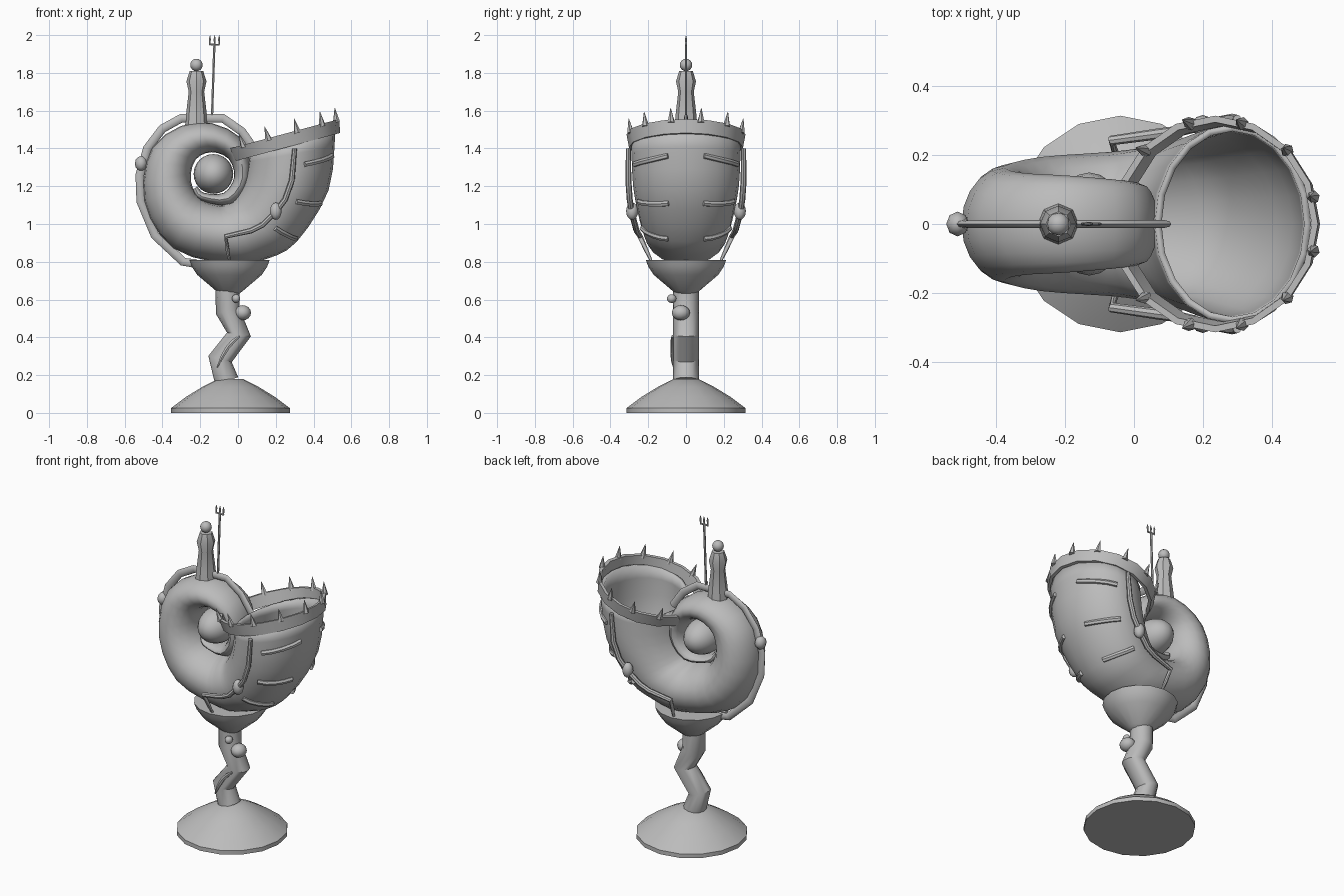
import bpy, bmesh, math
from mathutils import Vector, Matrix
from mathutils.bvhtree import BVHTree

if "Cube" in bpy.data.objects:
    bpy.data.objects.remove(bpy.data.objects["Cube"])

mat = bpy.data.materials.new("plain_grey")
mat.diffuse_color = (0.5, 0.5, 0.5, 1)
mat.use_nodes = True
mat.node_tree.nodes["Principled BSDF"].inputs["Base Color"].default_value = mat.diffuse_color
Y = Vector((0, 1, 0))


def finish(name, bm, angle=40):
    bmesh.ops.recalc_face_normals(bm, faces=bm.faces)
    me = bpy.data.meshes.new(name)
    bm.to_mesh(me)
    bm.free()
    ob = bpy.data.objects.new(name, me)
    bpy.context.collection.objects.link(ob)
    me.materials.append(mat)
    bpy.ops.object.select_all(action='DESELECT')
    bpy.context.view_layer.objects.active = ob
    ob.select_set(True)
    bpy.ops.object.shade_smooth_by_angle(angle=math.radians(angle))
    return ob


def loft(name, rings, cap_start=True, cap_end=True, closed=False, angle=40):
    """Skin a list of point rings."""
    bm = bmesh.new()
    rows = [[bm.verts.new(p) for p in r] for r in rings]
    n = len(rows[0])
    pairs = list(zip(rows, rows[1:])) + ([(rows[-1], rows[0])] if closed else [])
    for a, b in pairs:
        for i in range(n):
            j = (i + 1) % n
            bm.faces.new((a[i], a[j], b[j], b[i]))
    if not closed:
        if cap_start:
            bm.faces.new(rows[0])
        if cap_end:
            bm.faces.new(rows[-1])
    return finish(name, bm, angle)


def ellipse(c, u, v, n):
    return [c + u * math.cos(2 * math.pi * i / n) + v * math.sin(2 * math.pi * i / n)
            for i in range(n)]


def tube(name, pts, ry, rn, n=8, taper=None):
    """Sweep an ellipse along a path: ry sideways, rn away from the path."""
    pts = [Vector(p) for p in pts]
    rings = []
    for i, p in enumerate(pts):
        t = (pts[min(i + 1, len(pts) - 1)] - pts[max(i - 1, 0)]).normalized()
        side = (Y - t * t.dot(Y)).normalized()
        k = taper[i] if taper else 1
        rings.append(ellipse(p, side * ry * k, t.cross(side) * rn * k, n))
    return loft(name, rings)


def lathe(name, profile, x, n):
    return loft(name, [ellipse(Vector((x, 0, z)), Vector((r, 0, 0)), Y * r, n)
                       for r, z in profile])


def ball(name, loc, r, seg=12, rings=8):
    bm = bmesh.new()
    bmesh.ops.create_uvsphere(bm, u_segments=seg, v_segments=rings, radius=1)
    bmesh.ops.transform(bm, matrix=Matrix.Translation(loc) @ Matrix.Diagonal((*r, 1)), verts=bm.verts)
    return finish(name, bm, 60)


def spline(rows, steps):
    """Catmull-Rom through rows of numbers."""
    out = []
    for i in range(len(rows) - 1):
        a, b, c, d = (rows[min(max(i + k, 0), len(rows) - 1)] for k in (-1, 0, 1, 2))
        for s in range(steps):
            t = s / steps
            out.append([0.5 * (2 * q + (r - p) * t + (2 * p - 5 * q + 4 * r - w) * t * t
                               + (3 * q - p - 3 * r + w) * t ** 3) for p, q, r, w in zip(a, b, c, d)])
    return out + [list(rows[-1])]


# foot, stem and socket
lathe("foot", [(0.315, 0), (0.315, 0.025), (0.235, 0.085), (0.15, 0.137), (0.065, 0.18)], -0.04, 16)
stem = tube("stem", [(-0.06, 0, 0.17), (-0.095, 0, 0.285), (0.005, 0, 0.415), (-0.055, 0, 0.54),
                     (-0.055, 0, 0.66)], 0.068, 0.064, 12)
lathe("shell_socket", [(0.03, 0.615), (0.07, 0.645), (0.17, 0.73), (0.2, 0.775), (0.213, 0.81)], -0.045, 16)

# coiled shell: outer x,z, inner x,z, half width
coil = [(.515, 1.49, .06, 1.37, .29), (.48, 1.18, .03, 1.22, .28), (.31, .905, -.02, 1.13, .245),
        (.15, .815, -.06, 1.11, .225), (-.03, .785, -.10, 1.10, .21), (-.34, .87, -.2, 1.135, .195),
        (-.495, 1.12, -.25, 1.23, .17), (-.45, 1.41, -.225, 1.34, .15), (-.22, 1.54, -.14, 1.38, .14),
        (.01, 1.46, -.05, 1.345, .125), (.07, 1.25, -.02, 1.25, .11), (-.03, 1.105, -.075, 1.165, .095),
        (-.2, 1.125, -.18, 1.165, .07), (-.24, 1.18, -.215, 1.2, .04)]
rings = []
for ox, oz, ix, iz, ry in spline(coil, 3):
    o, i = Vector((ox, 0, oz)), Vector((ix, 0, iz))
    rings.append(ellipse((o + i) / 2, (o - i) / 2, Y * ry, 20))
shell = loft("coiled_shell", rings, cap_start=False)


def surface(ob):
    me = ob.data
    return BVHTree.FromPolygons([v.co for v in me.vertices], [p.vertices[:] for p in me.polygons])


def snap(tree, pts, lift, parts=4):
    """Lay a polyline onto a surface."""
    out = []
    for a, b in zip(pts, pts[1:]):
        for k in range(parts):
            out.append(Vector(a).lerp(Vector(b), k / parts))
    out.append(Vector(pts[-1]))
    res = []
    for p in out:
        co, no, _, _ = tree.find_nearest(p)
        res.append(co + no * lift)
    return res


shell_tree, stem_tree = surface(shell), surface(stem)
wall = shell.modifiers.new("wall", 'SOLIDIFY')
wall.thickness, wall.offset = 0.02, -1
ball("coil_centre", (-0.13, 0, 1.265), (0.105, 0.15, 0.105), 20, 12)

# tilted rim band with spikes
tilt = math.radians(15)
centre = Vector((0.245, 0, 1.44))
U = Vector((math.cos(tilt), 0, math.sin(tilt)))
N = Vector((-math.sin(tilt), 0, math.cos(tilt)))
loft("rim_band", [ellipse(centre + N * h, U * (r - 0.005), Y * r, 16)
                  for r, h in ((0.302, -0.036), (0.315, 0.036), (0.296, 0.036), (0.284, -0.036))],
     closed=True)
for k in range(12):
    a = math.radians(15 + 30 * k)
    out = U * math.cos(a) + Y * math.sin(a)
    base = centre + out * 0.302 + N * 0.022
    side = N.cross(out)
    loft("rim_spike", [ellipse(base, out * 0.02, side * 0.02, 6),
                       ellipse(base + N * 0.078 + out * 0.012, out * 0.001, side * 0.001, 6)], angle=30)

# keel strap round the outside of the coil
keel = [(-0.22, 0.79), (-0.29, 0.80), (-0.44, 0.94), (-0.515, 1.12), (-0.52, 1.26), (-0.48, 1.4),
        (-0.40, 1.505), (-0.3, 1.56), (-0.2, 1.56), (-0.08, 1.56), (0.02, 1.49), (0.09, 1.39)]
tube("keel_strap", [(x, 0, z) for x, z in keel], 0.011, 0.023)
ball("keel_bead", (-0.513, 0, 1.32), (0.033, 0.036, 0.04), 8, 6)

# side straps, beads and clasp bars, mirrored
for s in (-1, 1):
    strap = [(0.3, .305, 1.4), (0.285, .305, 1.23), (0.25, .298, 1.13), (0.2, .288, 1.065),
             (0.13, .27, 0.995), (0.07, .262, 0.965), (-0.065, .243, 0.935), (-0.055, .21, 0.86),
             (-0.04, .17, 0.775)]
    tube("side_strap", [(x, s * y, z) for x, y, z in strap], 0.016, 0.015,
         taper=[0.8, 1, 1, 1, 1, 1, 0.9, 0.7, 0.3])
    ball("side_bead", (0.2, s * 0.285, 1.068), (0.032, 0.032, 0.046), 10, 8)
    for a, b in (((0.51, .10, 1.36), (0.36, .285, 1.315)), ((0.455, .10, 1.10), (0.32, .27, 1.112)),
                 ((0.315, .10, 0.915), (0.2, .24, 0.975))):
        pts = snap(shell_tree, [(a[0], s * a[1], a[2]), (b[0], s * b[1], b[2])], 0.005)
        tube("clasp_bar", pts, 0.012, 0.015, 6)

# finial on the coil
lathe("finial_post", [(0.06, 1.52), (0.055, 1.58), (0.041, 1.70), (0.053, 1.755), (0.036, 1.81)], -0.22, 8)
ball("finial_ball", (-0.22, 0, 1.842), (0.033, 0.033, 0.033))

# trident
tube("trident_shaft", [(-0.138, 0, 1.56), (-0.125, 0, 1.955)], 0.006, 0.007, 6)
tube("trident_bar", [(-0.152, 0, 1.951), (-0.097, 0, 1.949)], 0.004, 0.005, 6)
for x in (-0.149, -0.124, -0.1):
    tube("trident_tine", [(x, 0, 1.945), (x, 0, 1.98), (x + 0.001, 0, 2.0)], 0.005, 0.006, 6,
         taper=[0.6, 1, 0.1])

# stem decorations
ball("stem_ball_large", (0.025, -0.027, 0.53), (0.044, 0.048, 0.04))
ball("stem_ball_small", (-0.01, -0.076, 0.605), (0.023, 0.025, 0.023), 10, 8)
twig = snap(stem_tree, [(0.01, -0.08, 0.405), (-0.055, -0.08, 0.35), (-0.085, -0.08, 0.29),
                        (-0.115, -0.08, 0.24)], 0.006, 2)
tube("stem_twig", twig, 0.009, 0.012, 6, taper=[0.6, 1, 1, 1, 0.8, 0.6, 0.3])
